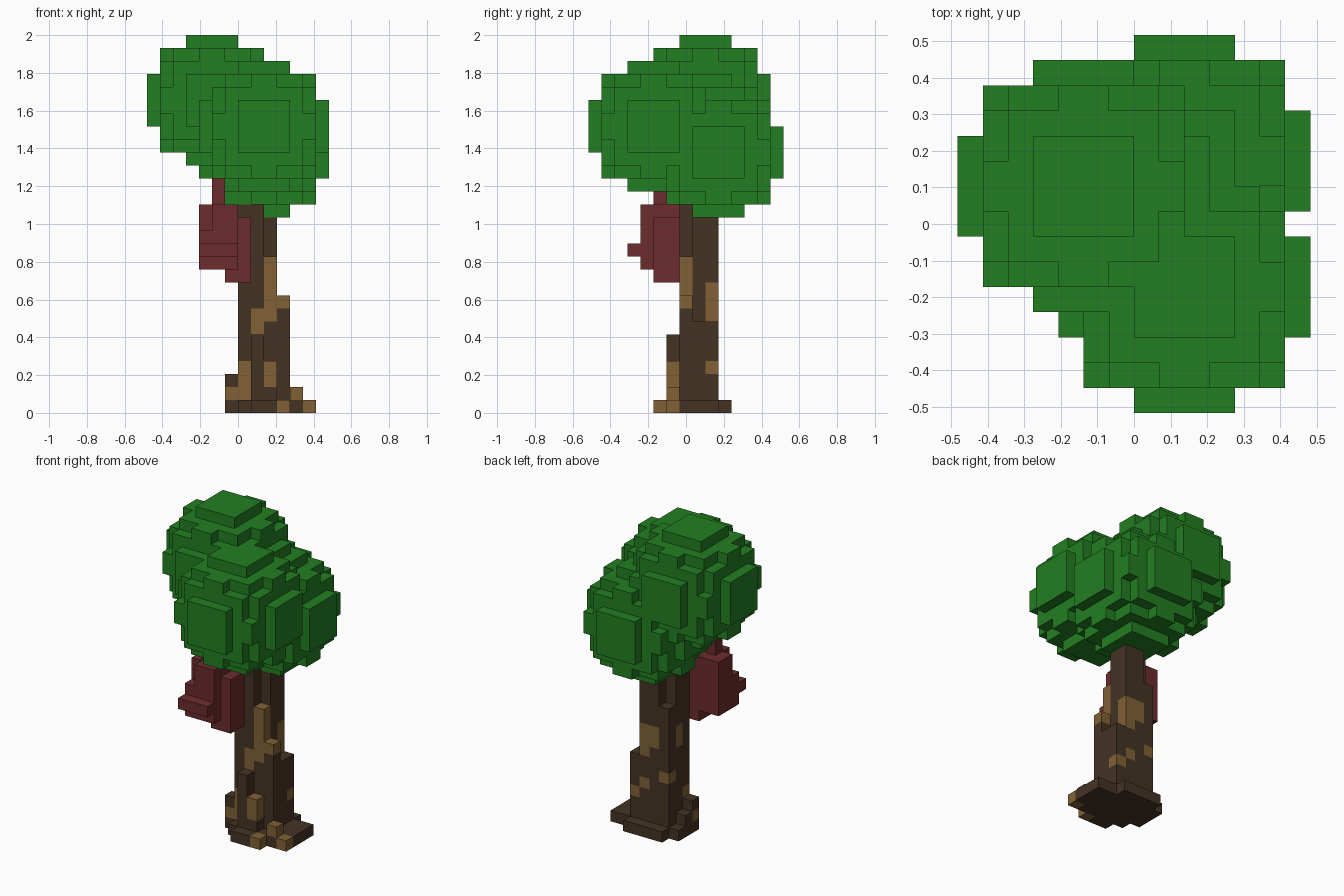
import bpy, bmesh, math
from mathutils import Vector

if "Cube" in bpy.data.objects:
    bpy.data.objects.remove(bpy.data.objects["Cube"], do_unlink=True)

S = 2 / 29                       # size of one block


def material(name, rgb):
    lin = [((c / 255 + 0.055) / 1.055) ** 2.4 for c in rgb] + [1]
    m = bpy.data.materials.new(name)
    m.use_nodes = True
    m.diffuse_color = lin
    bsdf = m.node_tree.nodes["Principled BSDF"]
    bsdf.inputs["Base Color"].default_value = lin
    bsdf.inputs["Roughness"].default_value = 0.9
    return m


LEAF = material("leaf green", (34, 127, 34))
BARK = material("dark bark", (68, 51, 36))
PALE = material("pale bark", (129, 97, 53))
RED = material("dark red", (109, 44, 46))


def box(x0, x1, y0, y1, z0, z1):
    return {(x, y, z) for x in range(x0, x1) for y in range(y0, y1) for z in range(z0, z1)}


def boxes(*dims):
    return set().union(*(box(*d) for d in dims))


def ball(cx, cy, cz, r=5):
    return {(x, y, z) for x, y, z in box(cx - r, cx + r, cy - r, cy + r, cz - r, cz + r)
            if (x + .5 - cx) ** 2 + (y + .5 - cy) ** 2 + (z + .5 - cz) ** 2 <= r * r}


def block_mesh(name, cells, mats, accent=frozenset()):
    """Skin a set of blocks with outer faces only; accent blocks get the second material."""
    bm = bmesh.new()
    verts = {}

    def vert(p):
        if p not in verts:
            verts[p] = bm.verts.new((p[0] * S, (p[1] - .5) * S, p[2] * S))
        return verts[p]

    for c in cells:
        for axis in range(3):
            for side in (0, 1):
                n = list(c)
                n[axis] += 2 * side - 1
                if tuple(n) in cells:
                    continue
                u, v = (axis + 1) % 3, (axis + 2) % 3
                ring = []
                for du, dv in ((0, 0), (1, 0), (1, 1), (0, 1)):
                    p = list(c)
                    p[axis] += side
                    p[u] += du
                    p[v] += dv
                    ring.append(vert(tuple(p)))
                f = bm.faces.new(ring if side else ring[::-1])
                f.material_index = int(c in accent)
    # Merge flat neighbouring faces of one colour
    bmesh.ops.dissolve_limit(bm, angle_limit=0.01, verts=bm.verts[:], edges=bm.edges[:],
                             delimit={'MATERIAL'})
    me = bpy.data.meshes.new(name)
    bm.to_mesh(me)
    bm.free()
    for m in mats:
        me.materials.append(m)
    ob = bpy.data.objects.new(name, me)
    bpy.context.collection.objects.link(ob)
    return ob


# Crown: three overlapping stepped balls
crown = ball(-2, 2, 24) | ball(2, -2, 22) | ball(2, 3, 20)
block_mesh("crown", crown, [LEAF])

# Trunk with spreading roots
trunk = boxes(
    (-1, 6, 0, 3, 0, 1), (0, 6, -1, 0, 0, 1), (1, 4, -2, -1, 0, 1), (0, 4, 3, 4, 0, 1),  # root plate
    (0, 4, 0, 3, 1, 7), (3, 4, 0, 1, 7, 9), (0, 3, 0, 3, 7, 12),                        # stem
    (0, 2, 0, 2, 12, 18), (1, 3, 1, 3, 12, 18),                                         # upper stem
    (1, 2, -1, 0, 1, 6), (2, 3, -1, 0, 1, 4), (4, 5, -1, 0, 1, 2),                      # front ribs
    (-1, 0, 0, 1, 1, 3), (-1, 0, 1, 2, 1, 2))                                           # side roots
# Pale bark patches
pale = boxes(
    (3, 4, -2, -1, 0, 1), (5, 6, -1, 0, 0, 1), (4, 5, -1, 0, 1, 2), (2, 3, -1, 0, 2, 4),
    (0, 1, 0, 1, 1, 4), (-1, 0, 0, 1, 1, 2), (1, 2, 0, 1, 6, 8), (2, 3, 0, 1, 7, 12),
    (3, 4, 0, 1, 8, 9), (3, 4, 2, 3, 3, 4), (2, 3, 2, 3, 7, 10), (1, 2, 2, 3, 8, 10),
    (0, 1, 1, 2, 8, 10), (2, 3, 2, 3, 4, 5), (0, 1, 2, 3, 5, 6))
block_mesh("trunk", trunk, [BARK, PALE], pale)

# Hanging red pod with its stalk
pod = boxes(
    (-3, 0, -3, 0, 11, 14), (-2, 0, -3, 0, 14, 16), (-3, 0, -2, 0, 14, 16),
    (-1, 1, -2, 0, 10, 15), (-3, 0, -4, -3, 12, 13), (-2, -1, -2, -1, 16, 19))
block_mesh("hanging_pod", pod, [RED])
